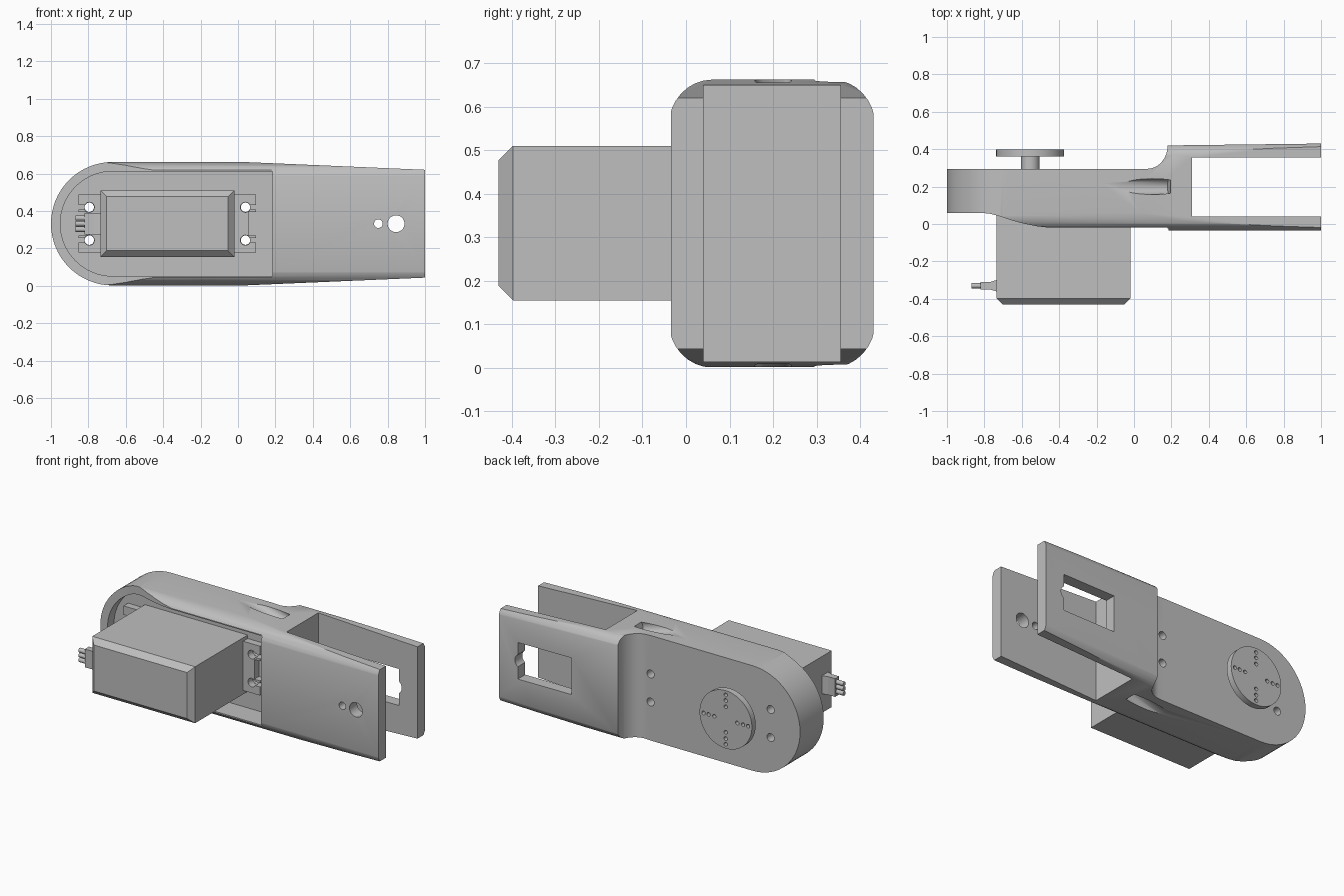
import bpy, bmesh
from math import pi, cos, sin, atan2
from mathutils import Vector, Matrix

cube = bpy.data.objects.get("Cube")
if cube:
    bpy.data.objects.remove(cube)

grey = bpy.data.materials.new("light grey plastic")
grey.use_nodes = True
colour = (0.52, 0.52, 0.52, 1)
grey.diffuse_color = colour
grey.node_tree.nodes["Principled BSDF"].inputs["Base Color"].default_value = colour

MID = 0.332  # height of the centre line


def make(name, bm):
    bmesh.ops.recalc_face_normals(bm, faces=bm.faces)
    mesh = bpy.data.meshes.new(name)
    bm.to_mesh(mesh)
    bm.free()
    mesh.materials.append(grey)
    obj = bpy.data.objects.new(name, mesh)
    bpy.context.collection.objects.link(obj)
    return obj


def prism(name, outline, axis, lo, hi):
    """Extrude a 2D outline along one axis; the outline uses the other two in order."""
    def place(p, d):
        c = list(p)
        c.insert(axis, d)
        return c
    bm = bmesh.new()
    face = bm.faces.new([bm.verts.new(place(p, lo)) for p in outline])
    out = bmesh.ops.extrude_face_region(bm, geom=[face])
    shift = Vector(place((0, 0), hi - lo))
    bmesh.ops.translate(bm, vec=shift, verts=[v for v in out["geom"] if isinstance(v, bmesh.types.BMVert)])
    return make(name, bm)


def box(name, x0, x1, y0, y1, z0, z1):
    return prism(name, [(x0, y0), (x1, y0), (x1, y1), (x0, y1)], 2, z0, z1)


def rod(name, a, b, r, segments=32):
    a, b = Vector(a), Vector(b)
    bm = bmesh.new()
    turn = (b - a).to_track_quat('Z', 'Y').to_matrix().to_4x4()
    bmesh.ops.create_cone(bm, cap_ends=True, segments=segments, radius1=r, radius2=r,
                          depth=(b - a).length, matrix=Matrix.Translation((a + b) / 2) @ turn)
    return make(name, bm)


def arc(cx, cy, rx, ry, start, end, n=12):
    angles = [start + (end - start) * i / n for i in range(n + 1)]
    return [(cx + rx * cos(a), cy + ry * sin(a)) for a in angles]


def boolean(obj, tool, kind='DIFFERENCE'):
    tool.hide_render = True
    mod = obj.modifiers.new("cut", 'BOOLEAN')
    mod.operation, mod.solver, mod.object = kind, 'EXACT', tool
    bpy.context.view_layer.objects.active = obj
    bpy.ops.object.modifier_apply(modifier=mod.name)
    bpy.data.objects.remove(tool)


def smooth(obj, angle=0.6):
    bpy.ops.object.select_all(action='DESELECT')
    obj.select_set(True)
    bpy.context.view_layer.objects.active = obj
    bpy.ops.object.shade_smooth_by_angle(angle=angle)


# Arm link: plan outline, trimmed by the side outline and the rounded section
plan = [(-1.1, 0.06), (-0.82, 0.06), (-0.77, 0.055), (-0.72, 0.042), (-0.65, 0.018), (-0.58, 0),
        (-0.52, -0.012), (-0.45, -0.02), (0.18, -0.02), (0.18, -0.035), (1, -0.035), (1, 0.04),
        (0.31, 0.04), (0.31, 0.355), (1, 0.355), (1, 0.43)]
plan += arc(0.07, 0.42, 0.11, 0.125, 0, -pi / 2) + [(-1.1, 0.295)]
link = prism("arm_link", plan, 2, -0.1, 0.8)

side = arc(-0.67, MID, 0.33, 0.33, pi / 2, 3 * pi / 2, 32)
side += [(0.03, 0.002), (1.1, 0.048), (1.1, 0.616), (0.03, 0.662)]
boolean(link, prism("side_shape", side, 1, -0.2, 0.6), 'INTERSECT')

section = []
for i, (cy, cz) in enumerate([(0.335, 0.555), (0.06, 0.555), (0.06, 0.108), (0.335, 0.108)]):
    section += arc(cy, cz, 0.1, 0.107, i * pi / 2, (i + 1) * pi / 2, 8)
boolean(link, prism("section_shape", section, 0, -1.2, 1.2), 'INTERSECT')

# Front recess that takes the servo
FLOOR = 0.125
pocket = arc(-0.67, MID, 0.28, 0.28, pi / 2, 3 * pi / 2, 32) + [(0.185, 0.052), (0.185, 0.612)]
boolean(link, prism("pocket", pocket, 1, -0.3, FLOOR), 'DIFFERENCE')

# Cable grooves on the upper and lower edges
for s in (1, -1):
    groove = rod("groove", (-0.15, 0.2, MID + s * 0.396), (0.19, 0.2, MID + s * 0.301), 0.042)
    boolean(link, groove)

# Screw holes through the recess floor
screw_holes = [(x, MID + s * 0.088) for x in (-0.795, 0.04) for s in (1, -1)]
for x, z in screw_holes:
    boolean(link, rod("hole", (x, 0, z), (x, 0.5, z), 0.025, 20))

# Pivot holes in the front fork plate, window in the rear one
boolean(link, rod("hole", (0.75, -0.2, MID), (0.75, 0.2, MID), 0.023, 20))
boolean(link, rod("hole", (0.845, -0.2, MID), (0.845, 0.6, MID), 0.045))
boolean(link, box("window", 0.5, 0.87, 0.3, 0.6, MID - 0.115, MID + 0.115))
smooth(link)

# Servo case with a chamfered front
case = box("servo_case", -0.735, -0.02, -0.43, 0.24, 0.155, 0.51)
bm = bmesh.new()
bm.from_mesh(case.data)
front = [e for e in bm.edges if all(v.co.y < -0.42 for v in e.verts)]
bmesh.ops.bevel(bm, geom=front, offset=0.033, segments=1, affect='EDGES')
bm.to_mesh(case.data)
bm.free()

# Mounting ears with open screw slots
for name, inner, sign in (("right_ear", -0.72, -1), ("left_ear", -0.035, 1)):
    outer = inner + sign * 0.132
    ear = box(name, min(inner, outer), max(inner, outer), 0.08, FLOOR, 0.178, 0.488)
    notch = outer - sign * 0.04
    boolean(ear, box("notch", min(notch, outer + sign), max(notch, outer + sign), 0, 0.2, 0.27, 0.394))
    for x, z in screw_holes:
        if abs(x - inner) < 0.2:
            boolean(ear, rod("hole", (x, 0, z), (x, 0.2, z), 0.027, 20))
            tip = x + sign * 0.2
            boolean(ear, box("slot", min(x, tip), max(x, tip), 0, 0.2, z - 0.012, z + 0.012))

# Output shaft and drilled horn disc
AXLE = -0.555
smooth(rod("output_shaft", (AXLE, 0.28, MID), (AXLE, 0.37, MID), 0.05))
horn = rod("horn_disc", (AXLE, 0.36, MID), (AXLE, 0.398, MID), 0.182, 48)
for k in range(4):
    for r in (0.08, 0.12, 0.155):
        x, z = AXLE + r * cos(k * pi / 2), MID + r * sin(k * pi / 2)
        boolean(horn, rod("hole", (x, 0.3, z), (x, 0.5, z), 0.012, 12))
smooth(horn)

# Cable plug and three wires
plug = [(-0.72, -0.365), (-0.72, -0.295), (-0.77, -0.31), (-0.82, -0.31), (-0.82, -0.35), (-0.77, -0.35)]
prism("cable_plug", plug, 2, 0.275, 0.389)
for k in (-1, 0, 1):
    z = MID + k * 0.03
    smooth(rod("cable_wire", (-0.87, -0.33, z), (-0.8, -0.33, z), 0.014, 12))
